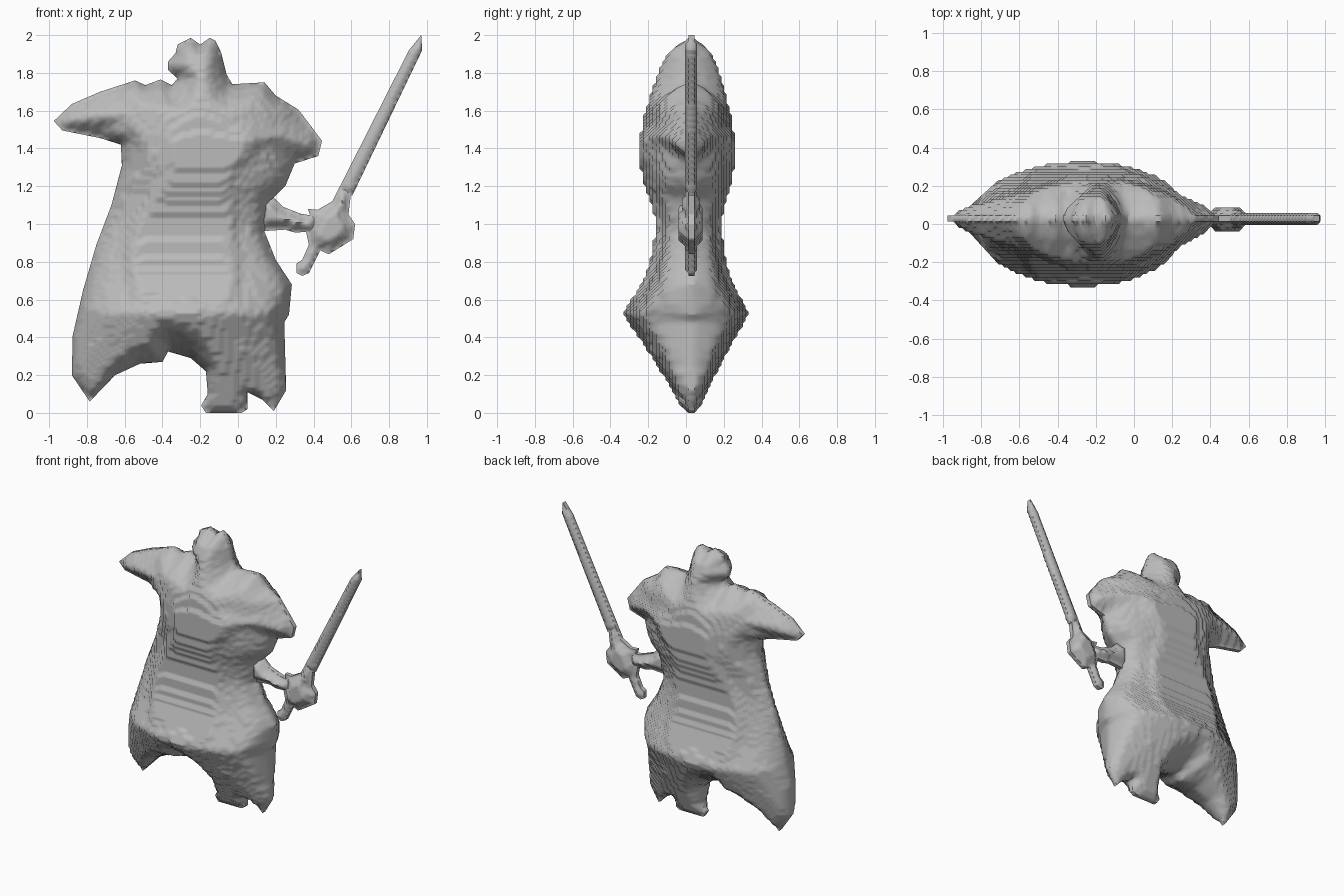
import bpy, bmesh, math
from mathutils import Vector
from mathutils.geometry import intersect_point_line

STEP = 2 / 127      # size of one sculpting cell
MID_Y = 0.03        # centre plane of the thin parts

cube = bpy.data.objects.get("Cube")
if cube:
    bpy.data.objects.remove(cube, do_unlink=True)

clay = bpy.data.materials.new("clay_grey")
clay.use_nodes = True
clay.diffuse_color = (0.5, 0.5, 0.5, 1)
clay.node_tree.nodes["Principled BSDF"].inputs["Base Color"].default_value = (0.5, 0.5, 0.5, 1)


def lerp_table(table, z):
    """Interpolate the rows (z, value, ...) of an ascending table."""
    if z <= table[0][0]:
        return table[0][1:]
    for a, b in zip(table, table[1:]):
        if z <= b[0]:
            t = (z - a[0]) / (b[0] - a[0])
            return [p + (q - p) * t for p, q in zip(a[1:], b[1:])]
    return table[-1][1:]


def edge_distance(p, loop):
    """Distance from p to the closed outline."""
    best = 9.0
    for a, b in zip(loop, loop[1:] + loop[:1]):
        q, t = intersect_point_line(p, a, b)
        q = a.lerp(b, min(1, max(0, t)))
        best = min(best, (p - q).length)
    return best


def inflate(name, outline, thickness, relax=0):
    """Cut an upright outline into cells and swell it to both sides."""
    loop = [Vector((x, 0, z)) for x, z in outline]
    bm = bmesh.new()
    bm.faces.new([bm.verts.new(p) for p in loop])
    for axis in (0, 2):
        normal = Vector((0, 0, 0))
        normal[axis] = 1
        low = math.ceil(min(p[axis] for p in loop) / STEP)
        high = math.floor(max(p[axis] for p in loop) / STEP)
        for i in range(low, high + 1):
            bmesh.ops.bisect_plane(bm, geom=bm.verts[:] + bm.edges[:] + bm.faces[:],
                                   dist=1e-5, plane_co=normal * (i * STEP), plane_no=normal)
    front = bm.verts[:]
    swell = {v: thickness(v.co.x, v.co.z, edge_distance(v.co, loop)) for v in front}
    # Relax the relief so the masses flow into each other
    for _ in range(relax):
        old = dict(swell)
        for v in front:
            if not v.is_boundary:
                around = [old[e.other_vert(v)] for e in v.link_edges]
                swell[v] = (old[v] + sum(around) / len(around)) / 2
    depth_at = {(round(v.co.x, 5), round(v.co.z, 5)): max(1, round(h / STEP)) * STEP
                for v, h in swell.items()}
    ext = bmesh.ops.extrude_face_region(bm, geom=bm.faces[:], use_keep_orig=True)
    back = [g for g in ext["geom"] if isinstance(g, bmesh.types.BMVert)]
    for side, verts in ((-1, front), (1, back)):
        for v in verts:
            h = depth_at[(round(v.co.x, 5), round(v.co.z, 5))]
            v.co.y = MID_Y * (1 - h / 0.32) + side * h
    bmesh.ops.recalc_face_normals(bm, faces=bm.faces[:])
    mesh = bpy.data.meshes.new(name)
    bm.to_mesh(mesh)
    bm.free()
    mesh.materials.append(clay)
    obj = bpy.data.objects.new(name, mesh)
    bpy.context.collection.objects.link(obj)
    bpy.ops.object.select_all(action="DESELECT")
    obj.select_set(True)
    bpy.context.view_layer.objects.active = obj
    bpy.ops.object.shade_smooth_by_angle(angle=math.radians(60))


# Body sections: height, half depth, centre x, half width
SECTIONS = [
    (0, .03, -.3, .62), (.2, .15, -.3, .62), (.3, .21, -.3, .61),
    (.45, .29, -.28, .59), (.53, .335, -.27, .58), (.6, .29, -.26, .57),
    (.7, .237, -.26, .55), (.8, .2, -.27, .51), (.9, .182, -.27, .48), (1, .175, -.26, .46),
    (1.1, .19, -.23, .47), (1.2, .226, -.2, .48), (1.28, .245, -.2, .49), (1.36, .255, -.2, .5),
    (1.5, .243, -.2, .52), (1.6, .225, -.2, .52), (1.7, .193, -.21, .46),
    (1.8, .165, -.21, .3), (1.9, .125, -.21, .2), (2, .04, -.21, .2),
]


def body_thickness(x, z, d):
    depth, centre, half = lerp_table(SECTIONS, z)
    u = (x - centre) / half
    fullness = 0.5 if z < 0.8 else min(0.65, 0.5 + 0.5 * (z - 0.8))
    core = depth * max(0, 1 - u * u) ** fullness
    limb = min(depth, 0.85 * math.sqrt(d * (d + 0.05)))
    if z < 0.8:
        rim = 1.15 * math.sqrt(d * (d + 0.28))
    else:
        rim = math.sqrt(d * (d + 0.18))
    return min(max(core, limb), rim)


# Body with head, arm stumps, skirt and feet
body = [
    (-.25, 1.985), (-.2, 1.95), (-.15, 1.985), (-.12, 1.97), (-.09, 1.91), (-.06, 1.79),
    (-.03, 1.74), (.14, 1.75), (.2, 1.68), (.32, 1.605), (.385, 1.52), (.445, 1.44), (.425, 1.36),
    (.3, 1.32), (.25, 1.2), (.17, 1.12), (.14, .96), (.2, .81), (.285, .68),
    (.27, .52), (.245, .48), (.255, .12), (.19, .01), (.13, .07), (.05, .11),
    (.05, .02), (.02, 0), (-.17, 0), (-.195, .04), (-.16, .1), (-.17, .22),
    (-.25, .29), (-.37, .325), (-.4, .27), (-.52, .26), (-.65, .2), (-.785, .06),
    (-.88, .2), (-.875, .41), (-.82, .65), (-.75, .89), (-.67, 1.1), (-.615, 1.31),
    (-.62, 1.42), (-.73, 1.455), (-.93, 1.495), (-.975, 1.545), (-.88, 1.635), (-.73, 1.7),
    (-.545, 1.76), (-.49, 1.735), (-.41, 1.765), (-.35, 1.735), (-.32, 1.77),
    (-.37, 1.815), (-.37, 1.86), (-.33, 1.905), (-.32, 1.95),
]
inflate("body", body, body_thickness, relax=6)

# Forearm reaching to the sword
forearm = [(.1, 1.15), (.19, 1.14), (.24, 1.09), (.33, 1.055), (.42, 1.04), (.42, .96),
           (.3, .955), (.25, .97), (.1, .96)]
inflate("forearm", forearm, lambda x, z, d: min(0.07, math.sqrt(d * (d + 0.02))))

# Hand, guard and pommel
hilt = [
    (.54, 1.2), (.6, 1.18), (.585, 1.05), (.62, 1), (.61, .92), (.53, .87), (.48, .84),
    (.435, .86), (.375, .74), (.34, .725), (.31, .74), (.31, .79), (.34, .81), (.375, .89),
    (.36, .96), (.39, 1.02), (.37, 1.08), (.42, 1.075), (.5, 1.12),
]
inflate("sword_hilt", hilt, lambda x, z, d: min(0.06, 0.8 * math.sqrt(d * (d + 0.03))))

# Blade
blade = [(.97, 2), (.975, 1.92), (.605, 1.15), (.535, 1.19), (.905, 1.92)]
inflate("sword_blade", blade, lambda x, z, d: min(0.032, d + 0.012))
